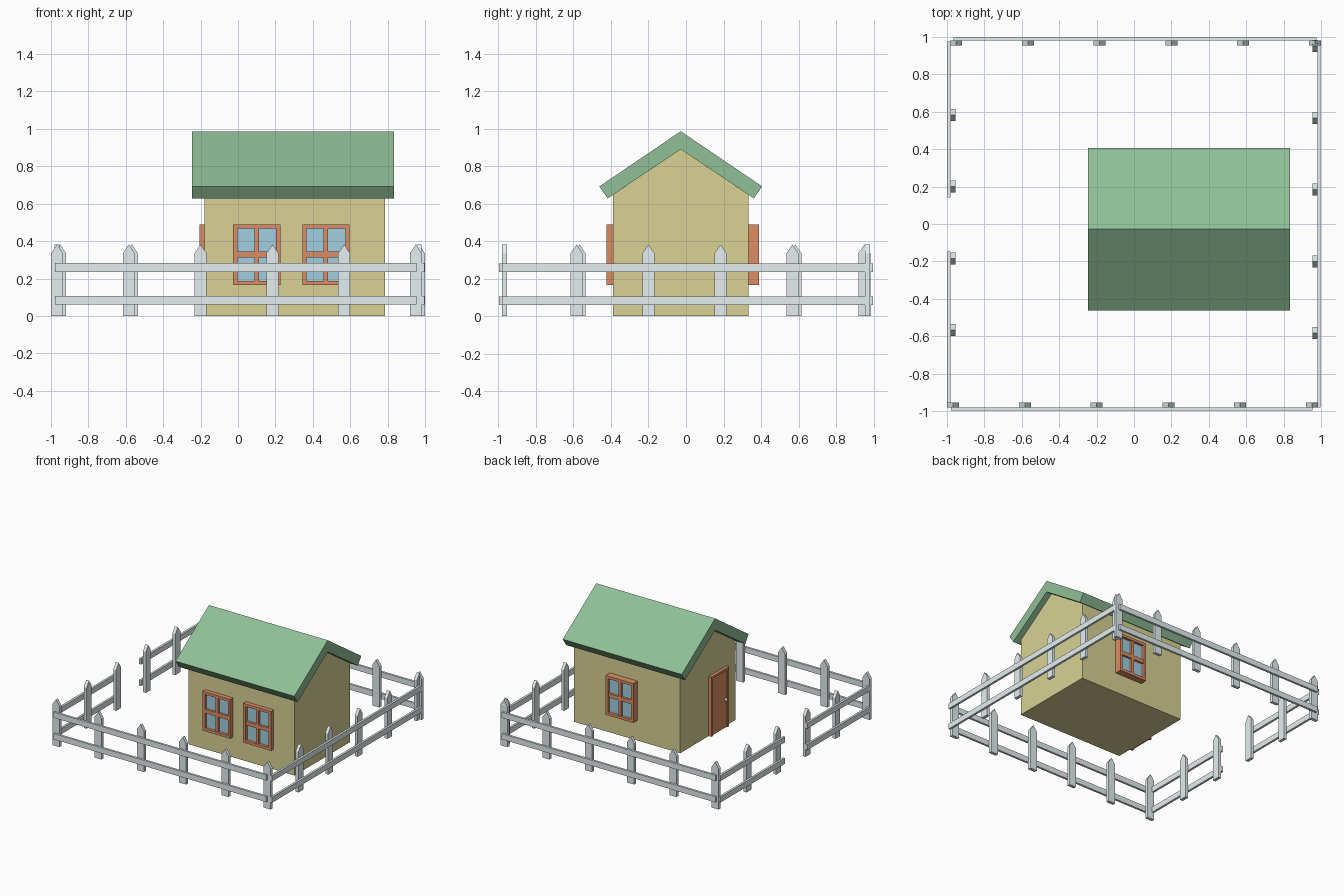
import bpy, bmesh
from math import pi
from mathutils import Matrix, Vector

if "Cube" in bpy.data.objects:
    bpy.data.objects.remove(bpy.data.objects["Cube"])


def material(name, rgb):
    m = bpy.data.materials.new(name)
    m.diffuse_color = (*rgb, 1)
    m.use_nodes = True
    m.node_tree.nodes["Principled BSDF"].inputs["Base Color"].default_value = m.diffuse_color
    return m


WALL = material("wall_yellow", (0.69, 0.65, 0.30))
GREEN = material("roof_green", (0.28, 0.52, 0.31))
WOOD = material("trim_red", (0.72, 0.27, 0.13))
GLASS = material("glass_blue", (0.36, 0.62, 0.74))
PALE = material("fence_pale", (0.78, 0.86, 0.87))


def finish(name, bm, mat=None, matrix=None):
    if matrix:
        bm.transform(matrix)
    bmesh.ops.recalc_face_normals(bm, faces=bm.faces)
    mesh = bpy.data.meshes.new(name)
    bm.to_mesh(mesh)
    bm.free()
    ob = bpy.data.objects.new(name, mesh)
    bpy.context.collection.objects.link(ob)
    if mat:
        mesh.materials.append(mat)
    return ob


def add_box(bm, x0, x1, y0, y1, z0, z1):
    size = Matrix.Diagonal((x1 - x0, y1 - y0, z1 - z0, 1))
    mid = Matrix.Translation(((x0 + x1) / 2, (y0 + y1) / 2, (z0 + z1) / 2))
    bmesh.ops.create_cube(bm, size=1, matrix=mid @ size)


def boxes(name, dims, mat, matrix=None):
    bm = bmesh.new()
    for d in dims:
        add_box(bm, *d)
    return finish(name, bm, mat, matrix)


def prism(name, points, direction, mat, matrix=None):
    bm = bmesh.new()
    face = bm.faces.new([bm.verts.new(p) for p in points])
    out = bmesh.ops.extrude_face_region(bm, geom=[face], use_keep_orig=True)
    verts = [g for g in out["geom"] if isinstance(g, bmesh.types.BMVert)]
    bmesh.ops.translate(bm, vec=Vector(direction), verts=verts)
    return finish(name, bm, mat, matrix)


# House body and chevron roof, both extruded along x
RIDGE = -0.028
body = [(-0.36, 0), (0.36, 0), (0.36, 0.648), (0, 0.89), (-0.36, 0.648)]
prism("house_walls", [(-0.18, RIDGE + y, z) for y, z in body], (0.966, 0, 0), WALL)
roof = [(0, 0.986), (0.434, 0.692), (0.39, 0.628), (0, 0.89), (-0.39, 0.628), (-0.434, 0.692)]
prism("roof", [(-0.245, RIDGE + y, z) for y, z in roof], (1.08, 0, 0), GREEN)


# Windows, made facing -y with the outer face at y = 0
def window(name, matrix):
    w, lo, hi, d = 0.126, 0.166, 0.489, 0.057
    frame = [(-w, -w + 0.022, 0, d, lo, hi), (w - 0.022, w, 0, d, lo, hi),
             (-w + 0.022, w - 0.022, 0, d, lo, lo + 0.022),
             (-w + 0.022, w - 0.022, 0, d, hi - 0.022, hi),
             (-0.012, 0.012, 0.004, d, lo + 0.022, hi - 0.022),
             (-w + 0.022, w - 0.022, 0.004, d, 0.313, 0.345)]
    boxes(name + "_frame", frame, WOOD, matrix)
    boxes(name + "_glass", [(-w + 0.01, w - 0.01, 0.022, d - 0.005, lo + 0.01, hi - 0.01)],
          GLASS, matrix)


window("front_left_window", Matrix.Translation((0.1, -0.424, 0)))
window("front_right_window", Matrix.Translation((0.47, -0.424, 0)))
window("back_window", Matrix.Translation((0.333, 0.388, 0)) @ Matrix.Rotation(pi, 4, 'Z'))

# Door with a raised surround and a round knob
y0, y1 = -0.265, -0.037
boxes("door_frame", [(-0.205, -0.17, y0, y0 + 0.018, 0, 0.489),
                     (-0.205, -0.17, y1 - 0.018, y1, 0, 0.489),
                     (-0.205, -0.17, y0 + 0.018, y1 - 0.018, 0.471, 0.489)], WOOD)
boxes("door", [(-0.196, -0.165, y0 + 0.01, y1 - 0.01, 0, 0.48)], WOOD)
bm = bmesh.new()
bmesh.ops.create_uvsphere(bm, u_segments=12, v_segments=8, radius=0.013,
                          matrix=Matrix.Translation((-0.208, -0.222, 0.235)))
for f in bm.faces:
    f.smooth = True
finish("door_knob", bm)


# Fence sides, made as the front side and turned about z
def fence_side(name, turns, posts, rails):
    turn = Matrix.Rotation(turns * pi / 2, 4, 'Z')
    for i, x in enumerate(posts):
        outline = [(-0.032, 0), (0.032, 0), (0.032, 0.335), (0, 0.382), (-0.032, 0.335)]
        prism(f"{name}_post_{i + 1}", [(x + u, -0.981, z) for u, z in outline],
              (0, 0.026, 0), PALE, turn)
    dims = [(a, b, -0.998, -0.98, z, z + 0.046) for a, b in rails for z in (0.06, 0.236)]
    boxes(name + "_rails", dims, PALE, turn)


spots = [-0.967 + 0.3836 * i for i in range(6)]
fence_side("front_fence", 0, spots, [(-0.978, 0.955)])
fence_side("right_fence", 1, spots[1:], [(-0.982, 0.958)])
fence_side("back_fence", 2, spots, [(-0.975, 0.965)])
fence_side("left_fence", 3, spots[1:5], [(-0.975, -0.142), (0.148, 0.98)])
